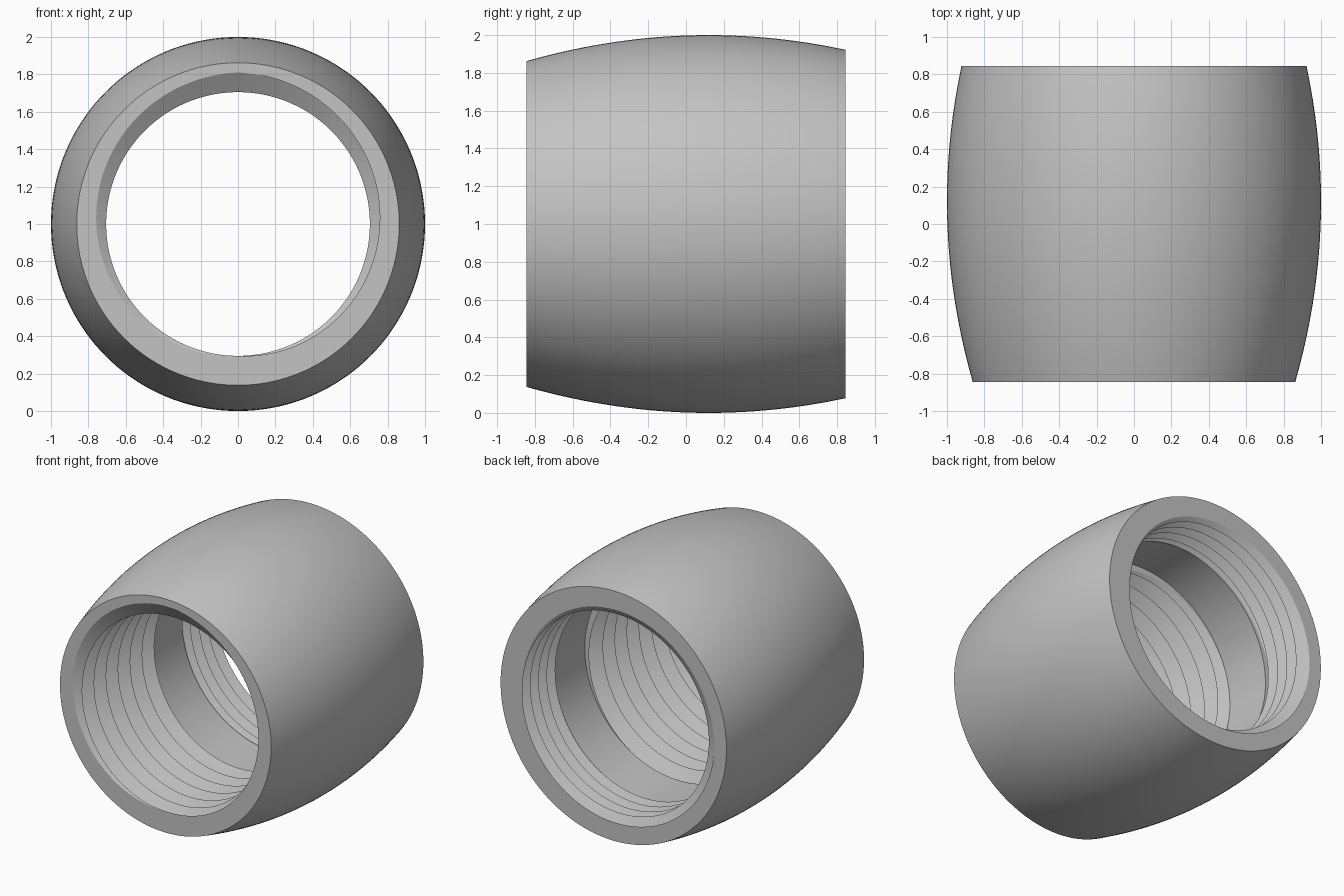
import bpy, bmesh, math
from math import pi, tau, cos, sin

cube = bpy.data.objects.get("Cube")
if cube:
    bpy.data.objects.remove(cube, do_unlink=True)

SEGMENTS = 144
HALF = 0.845          # half length of the sleeve
BAND_R = 0.77         # plain relief between the two threads
BAND = (0.08, 0.45)


def outer_radius(y):
    return 1 - 0.148 * (y - 0.12) ** 2


def thread_rows(angle, start, end, ref, groove_angle, pitch, crest, depth):
    """Crest and root points of a V thread at one angle, trimmed to its ends."""
    turn = (angle - groove_angle) / tau + 0.5
    first = math.floor(2 * (start - ref) / pitch) - 1
    last = math.ceil(2 * (end - ref) / pitch) + 4
    rows = []
    for k in range(first, last):
        y = min(max(ref + pitch * (k / 2 - turn), start), end)
        phase = ((y - ref) / pitch + turn) % 1
        rows.append((y, crest + depth * (1 - abs(2 * phase - 1))))
    return rows


def profile(angle):
    """Closed lengthwise section: barrel outside, threads and band inside."""
    steps = 28
    outside = [HALF - 2 * HALF * i / steps for i in range(steps + 1)]
    section = [(y, outer_radius(y)) for y in outside]
    section += thread_rows(angle, -HALF, BAND[0], -HALF, pi / 2, 0.14, 0.705, 0.105)
    section += [(y, BAND_R) for y in BAND]
    section += thread_rows(angle, BAND[1], HALF, HALF, pi, 0.096, 0.745, 0.08)
    return section


# Sweep the section around the bore axis
bm = bmesh.new()
columns = []
for i in range(SEGMENTS + 1):
    a = tau * i / SEGMENTS
    columns.append([bm.verts.new((r * cos(a), y, 1 + r * sin(a)))
                    for y, r in profile(a)])
for left, right in zip(columns, columns[1:]):
    n = len(left)
    for j in range(n):
        k = (j + 1) % n
        bm.faces.new((left[j], left[k], right[k], right[j]))
bmesh.ops.remove_doubles(bm, verts=bm.verts, dist=0.00005)
bmesh.ops.recalc_face_normals(bm, faces=bm.faces)

mesh = bpy.data.meshes.new("threaded_sleeve")
bm.to_mesh(mesh)
bm.free()
sleeve = bpy.data.objects.new("threaded_sleeve", mesh)
bpy.context.collection.objects.link(sleeve)

# Plain grey metal
grey = bpy.data.materials.new("grey")
grey.use_nodes = True
colour = (0.55, 0.55, 0.55, 1)
grey.diffuse_color = colour
grey.node_tree.nodes["Principled BSDF"].inputs["Base Color"].default_value = colour
mesh.materials.append(grey)

bpy.ops.object.select_all(action='DESELECT')
sleeve.select_set(True)
bpy.context.view_layer.objects.active = sleeve
bpy.ops.object.shade_smooth_by_angle(angle=math.radians(25))
